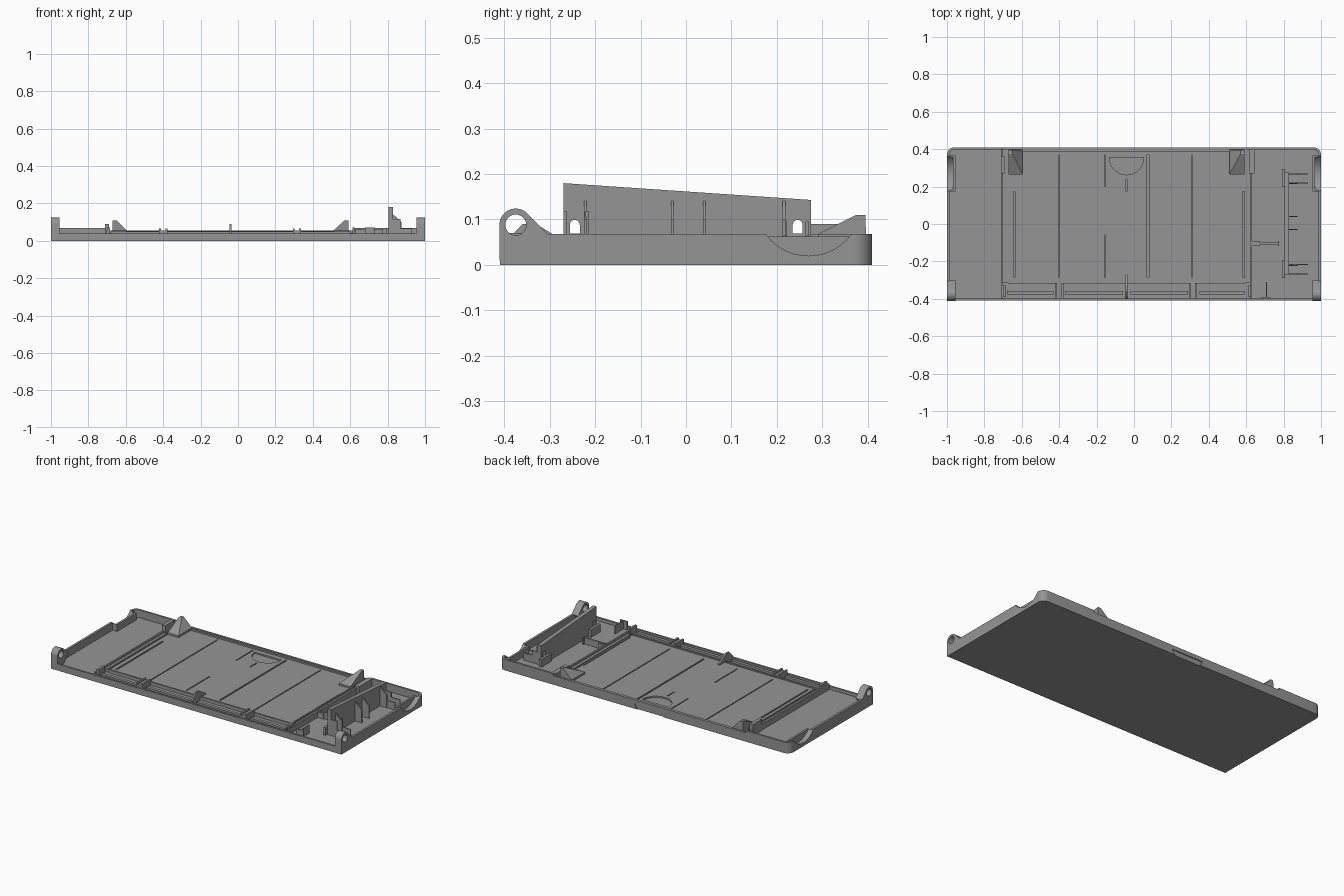
import bpy, bmesh, math
from mathutils import Vector

grey = bpy.data.materials.new("mid_grey")
grey.diffuse_color = (0.3, 0.3, 0.3, 1)


def finish(name, bm):
    bmesh.ops.recalc_face_normals(bm, faces=bm.faces)
    me = bpy.data.meshes.new(name)
    bm.to_mesh(me)
    bm.free()
    me.materials.append(grey)
    ob = bpy.data.objects.new(name, me)
    bpy.context.collection.objects.link(ob)
    return ob


def add_prism(bm, pts, axis, lo, hi):
    """Extrude a 2D outline along an axis: x takes (y, z), y takes (x, z), z takes (x, y)."""
    def co(p, d):
        return {"x": (d, p[0], p[1]), "y": (p[0], d, p[1]), "z": (p[0], p[1], d)}[axis]
    face = bm.faces.new([bm.verts.new(co(p, lo)) for p in pts])
    ext = bmesh.ops.extrude_face_region(bm, geom=[face])
    move = Vector(co((0, 0), hi - lo))
    for v in ext["geom"]:
        if isinstance(v, bmesh.types.BMVert):
            v.co += move


def prism(name, pts, axis, lo, hi):
    bm = bmesh.new()
    add_prism(bm, pts, axis, lo, hi)
    return finish(name, bm)


def boxes(name, *dims):
    """Each box is x0, x1, y0, y1, z0, z1."""
    bm = bmesh.new()
    for x0, x1, y0, y1, z0, z1 in dims:
        add_prism(bm, [(x0, y0), (x1, y0), (x1, y1), (x0, y1)], "z", z0, z1)
    return finish(name, bm)


def cut(ob, cutter):
    mod = ob.modifiers.new("cut", "BOOLEAN")
    mod.operation, mod.solver, mod.object = "DIFFERENCE", "EXACT", cutter
    dg = bpy.context.evaluated_depsgraph_get()
    dg.update()
    me = bpy.data.meshes.new_from_object(ob.evaluated_get(dg))
    ob.modifiers.clear()
    ob.data = me
    bpy.data.objects.remove(cutter)


def arc(cx, cy, r, a0, a1, n):
    return [(cx + r * math.cos(math.radians(a0 + (a1 - a0) * i / n)),
             cy + r * math.sin(math.radians(a0 + (a1 - a0) * i / n))) for i in range(n + 1)]


def tray_outline(x, y0, y1, r):
    return [(-x, y0), (x, y0)] + arc(x - r, y1 - r, r, 0, 90, 8) + arc(-x + r, y1 - r, r, 90, 180, 8)


# Tray shell: rounded rear corners, low front wall, lower middle of the rear wall
tray = prism("tray", tray_outline(1.0, -0.41, 0.41, 0.04), "z", 0, 0.068)
cut(tray, prism("pocket", tray_outline(0.986, -0.398, 0.398, 0.03), "z", 0.02, 0.2))
cut(tray, boxes("front_cut", (-0.986, 0.986, -0.5, -0.38, 0.04, 0.2)))
cut(tray, boxes("rear_cut", (-0.7, 0.63, 0.38, 0.5, 0.055, 0.2)))
cut(tray, prism("latch_cut", arc(-0.04, 0.08, 0.12, 205, 335, 12), "y", 0.404, 0.5))

for s, side in ((-1, "left"), (1, "right")):
    def span(a, b):
        return sorted((s * a, s * b))

    # Scooped finger grips in the end walls
    grip = boxes(side + "_grip", (*span(0.955, 0.992), 0.175, 0.365, 0.015, 0.062))
    for ob in (tray, grip):
        cut(ob, prism("scoop", arc(0.27, 0.137, 0.117, 0, 360, 48)[:-1], "x", *span(0.968, 1.1)))

    # Hinge lugs at the front corners, with a through hole
    lug = prism(side + "_hinge_lug",
                [(-0.411, 0.01), (-0.36, 0.01), (-0.303, 0.066)]
                + arc(-0.375, 0.088, 0.036, 45, 180, 16), "x", *span(0.955, 1.0))
    hole = arc(-0.375, 0.088, 0.023, 0, 360, 32)[:-1]
    cut(lug, prism("hole", hole, "x", *span(0.9, 1.1)))
    cut(tray, prism("hole", hole, "x", *span(0.95, 1.1)))

# Raised middle panel with narrow slits and a half-round finger recess
panel = boxes("panel", (-0.7, 0.63, -0.315, 0.4, 0.015, 0.043))
slits = [(-0.4, -0.285, 0.37, .003), (-0.155, 0.2, 0.37, .003), (-0.155, -0.285, -0.06, .003),
         (0.075, -0.285, 0.37, .005), (0.31, -0.285, 0.37, .003), (-0.04, 0.175, 0.24, .003),
         (-0.64, -0.285, 0.175, .005), (0.585, -0.285, 0.175, .005)]
cut(panel, boxes("slits", *[(x - w, x + w, a, b, 0.034, 0.1) for x, a, b, w in slits]))
cut(panel, prism("recess", arc(-0.04, 0.355, 0.092, 180, 360, 24), "z", 0.034, 0.1))

# Low frame around the panel, and the cross walls dividing off the end bays
boxes("panel_frame",
      (-0.678, -0.67, -0.315, 0.398, 0.03, 0.05), (0.59, 0.598, -0.315, 0.398, 0.03, 0.05),
      (-0.67, 0.59, -0.322, -0.312, 0.03, 0.05), (-0.67, 0.59, 0.386, 0.398, 0.03, 0.052))
boxes("cross_walls", (-0.71, -0.7, -0.4, 0.4, 0.015, 0.055), (0.62, 0.63, -0.4, 0.4, 0.015, 0.055))
boxes("cross_wall_clips", (-0.712, -0.69, 0.27, 0.36, 0.02, 0.09), (-0.70, -0.685, -0.39, -0.33, 0.02, 0.07),
      (0.615, 0.645, 0.27, 0.40, 0.02, 0.068), (0.612, 0.625, -0.39, -0.33, 0.02, 0.07))

# Front channel: rail between clips
boxes("front_channel_floor", (-0.7, 0.63, -0.4, -0.31, 0.015, 0.028))
boxes("front_rail", (-0.68, -0.43, -0.378, -0.358, 0.02, 0.04), (-0.37, -0.06, -0.378, -0.358, 0.02, 0.04),
      (-0.02, 0.29, -0.378, -0.358, 0.02, 0.04), (0.35, 0.59, -0.378, -0.358, 0.02, 0.04))
for i, x in enumerate((-0.4, 0.315)):
    boxes("front_clip_%d" % (i + 1), (x - 0.022, x - 0.012, -0.398, -0.315, 0.02, 0.065),
          (x + 0.012, x + 0.022, -0.398, -0.315, 0.02, 0.065), (x - 0.012, x + 0.012, -0.398, -0.315, 0.02, 0.055))
prism("centre_fin", [(-0.398, 0.02), (-0.265, 0.02), (-0.265, 0.05), (-0.33, 0.09), (-0.36, 0.09), (-0.398, 0.05)],
      "x", -0.046, -0.036)

# Sloped corner gussets at the rear of the panel
for name, xo, xi, xt in (("left_gusset", -0.67, -0.595, -0.65), ("right_gusset", 0.59, 0.51, 0.57)):
    bm = bmesh.new()
    for x, y, z in [(a, b, c) for a in (xo, xi) for b in (0.265, 0.397) for c in (0.035, 0.055)]:
        bm.verts.new((x, y, z))
    for x, y in ((xo, 0.375), (xo, 0.395), (xt, 0.375), (xt, 0.395)):
        bm.verts.new((x, y, 0.11))
    bmesh.ops.convex_hull(bm, input=bm.verts)
    finish(name, bm)

# Tall sloping upright plate in the right bay, with arched openings near its ends
plate = prism("upright_plate", [(-0.27, 0.015), (0.275, 0.015), (0.275, 0.143), (-0.27, 0.18)], "x", 0.805, 0.83)
for y in (-0.245, 0.246):
    arch = [(y - 0.011, 0.069), (y + 0.011, 0.069)] + arc(y, 0.088, 0.011, 0, 180, 10)
    cut(plate, prism("arch", arch, "x", 0.7, 0.9))

# Brackets, prongs and braces carried by the upright plate
for i, (y, h) in enumerate(((-0.24, 0.148), (0.245, 0.125))):
    boxes("plate_bracket_%d" % (i + 1), (0.83, 0.87, y - 0.03, y - 0.022, 0.015, h - 0.03),
          (0.83, 0.87, y + 0.018, y + 0.026, 0.015, h - 0.03),
          (0.86, 0.93, y - 0.03, y - 0.024, 0.015, 0.065), (0.86, 0.93, y + 0.02, y + 0.026, 0.015, 0.065),
          (0.79, 0.806, y - 0.048, y + 0.048, 0.015, 0.068))
for i, y in enumerate((-0.222, -0.03, 0.04, 0.216)):
    prism("plate_brace_%d" % (i + 1), [(0.828, 0.015), (0.875, 0.015), (0.875, 0.1), (0.828, 0.143)],
          "y", y - 0.003, y + 0.003)

# Small posts and rod in the right bay
boxes("bay_rod", (0.625, 0.77, -0.11, -0.1, 0.02, 0.06), (0.625, 0.67, -0.118, -0.092, 0.02, 0.055),
      (0.77, 0.776, -0.118, -0.092, 0.02, 0.062))
boxes("bay_post", (0.705, 0.711, -0.4, -0.31, 0.015, 0.07), (0.68, 0.73, -0.4, -0.392, 0.015, 0.072))

for ob in bpy.context.scene.objects:
    ob.select_set(True)
    bpy.context.view_layer.objects.active = ob
bpy.ops.object.shade_smooth_by_angle(angle=math.radians(25))
